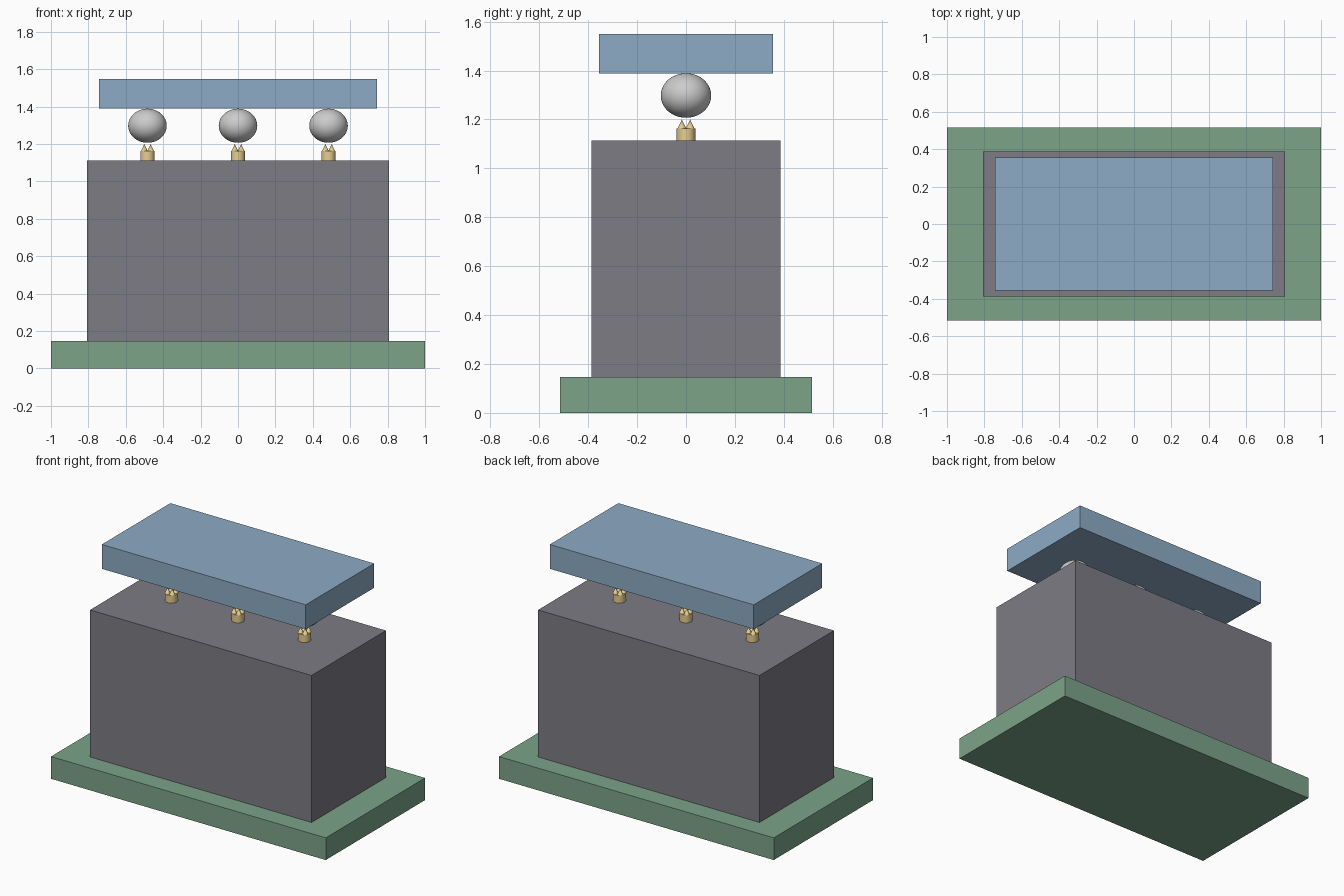
import bpy
from math import radians

if "Cube" in bpy.data.objects:
    bpy.data.objects.remove(bpy.data.objects["Cube"])


def material(name, rgb):
    m = bpy.data.materials.new(name)
    m.diffuse_color = (*rgb, 1)
    m.use_nodes = True
    m.node_tree.nodes["Principled BSDF"].inputs["Base Color"].default_value = m.diffuse_color
    return m


green = material("green", (0.20, 0.37, 0.25))
dark = material("dark_grey", (0.20, 0.20, 0.23))
blue = material("blue", (0.27, 0.41, 0.56))
gold = material("gold", (0.80, 0.62, 0.28))


def finish(name, mat=None):
    ob = bpy.context.object
    ob.name = name
    if mat:
        ob.data.materials.append(mat)
    return ob


def slab(name, half_x, half_y, z0, z1, mat):
    bpy.ops.mesh.primitive_cube_add(size=1, location=(0, 0, (z0 + z1) / 2))
    ob = finish(name, mat)
    ob.scale = (2 * half_x, 2 * half_y, z1 - z0)
    bpy.ops.object.transform_apply(location=False, rotation=False, scale=True)


def smooth():
    bpy.ops.object.shade_smooth_by_angle(angle=radians(35))


# Stacked plates: lower board, socket block, upper package
slab("base_board", 1.0, 0.516, 0.0, 0.146, green)
slab("socket_block", 0.806, 0.387, 0.146, 1.113, dark)
slab("top_plate", 0.742, 0.356, 1.389, 1.549, blue)

PIN_TOP, TIP_TOP, PIN_FOOT = 1.164, 1.20, 1.05
for i, x in enumerate((-0.484, 0, 0.484), 1):
    # Slightly flattened contact ball under the top plate
    bpy.ops.mesh.primitive_uv_sphere_add(segments=48, ring_count=24, radius=0.103,
                                         location=(x, 0, 1.298))
    ball = finish(f"contact_ball_{i}")
    ball.scale.z = 0.091 / 0.103
    bpy.ops.object.transform_apply(location=False, rotation=False, scale=True)
    smooth()

    # Pin barrel rising out of the block
    bpy.ops.mesh.primitive_cylinder_add(vertices=32, radius=0.038, depth=PIN_TOP - PIN_FOOT,
                                        location=(x, 0, (PIN_TOP + PIN_FOOT) / 2))
    finish(f"pin_barrel_{i}", gold)
    smooth()

    # Four-point crown on each pin
    for j, (dx, dy) in enumerate(((-1, -1), (1, -1), (1, 1), (-1, 1)), 1):
        bpy.ops.mesh.primitive_cone_add(vertices=16, radius1=0.017, radius2=0,
                                        depth=TIP_TOP - PIN_TOP,
                                        location=(x + dx * 0.017, dy * 0.017,
                                                  (PIN_TOP + TIP_TOP) / 2))
        finish(f"pin_crown_{i}_{j}", gold)
        smooth()
